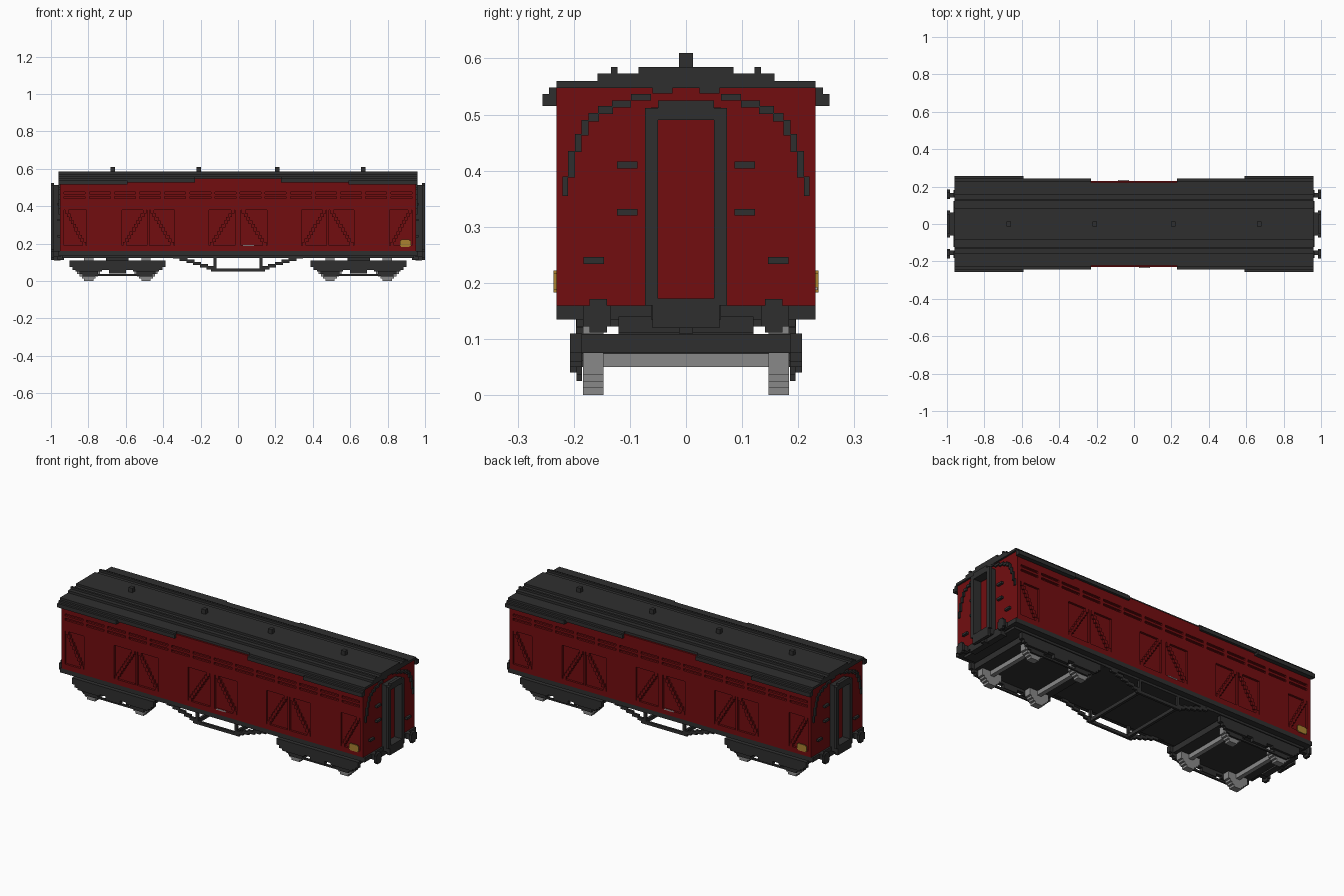
import bpy, bmesh

cube = bpy.data.objects.get("Cube")
if cube:
    bpy.data.objects.remove(cube, do_unlink=True)


def material(name, rgb):
    m = bpy.data.materials.new(name)
    m.use_nodes = True
    m.diffuse_color = (*rgb, 1)
    b = m.node_tree.nodes["Principled BSDF"]
    b.inputs["Base Color"].default_value = (*rgb, 1)
    b.inputs["Roughness"].default_value = 0.8
    return m


RED = material("maroon", (0.17, 0.004, 0.005))
DARK = material("charcoal", (0.028, 0.028, 0.028))
GREY = material("wheel grey", (0.25, 0.25, 0.25))
GOLD = material("gold", (0.40, 0.22, 0.03))
PALE = material("pale grey", (0.5, 0.42, 0.42))

TURN = [(1, 1), (-1, -1)]                       # half turn
FOUR = [(1, 1), (-1, 1), (1, -1), (-1, -1)]     # mirrored both ways
SIDES = [(1, 1), (1, -1)]
ENDS = [(1, 1), (-1, 1)]
ONE = [(1, 1)]


def part(name, mat, boxes, sym=ONE):
    """One mesh of boxes (x0, x1, y0, y1, z0, z1), repeated by sign pairs."""
    bm = bmesh.new()
    for sx, sy in sym:
        for x0, x1, y0, y1, z0, z1 in boxes:
            xs, ys = sorted((sx * x0, sx * x1)), sorted((sy * y0, sy * y1))
            vs = bmesh.ops.create_cube(bm, size=1)["verts"]
            for v in vs:
                v.co.x = xs[v.co.x > 0]
                v.co.y = ys[v.co.y > 0]
                v.co.z = (z0, z1)[v.co.z > 0]
    me = bpy.data.meshes.new(name)
    bm.to_mesh(me)
    bm.free()
    me.materials.append(mat)
    ob = bpy.data.objects.new(name, me)
    bpy.context.collection.objects.link(ob)
    return ob


V = 0.0122      # block size
L = 0.951       # half body length
R = 0.961       # half roof length

# Body core, stepped towards the roof
part("body_core", RED, [(-L, L, -h, h, 0.16, z) for h, z in
                        ((0.219, 0.547), (0.158, 0.559), (0.085, 0.572))])

# Side planking: full-length bands, then posts between the openings
skin = (-0.231, -0.219)
wall = [(-L, L, *skin, a, b) for a, b in
        ((0.16, 0.19), (0.38, 0.44), (0.452, 0.465), (0.477, 0.547))]
panels = [(-0.93, -0.81, -1), (-0.62, -0.486, 1), (-0.474, -0.34, -1), (-0.155, -0.015, 1),
          (0.015, 0.155, -1), (0.34, 0.474, 1), (0.486, 0.62, -1), (0.81, 0.93, 1)]
x = -L
for a, b, slope in panels:
    wall.append((x, a, *skin, 0.19, 0.38))
    x = b
wall.append((x, L, *skin, 0.19, 0.38))
for i in range(15):                              # posts between vent slots
    c = -0.94 + i * 1.88 / 14
    wall.append((c - 0.011, c + 0.011, *skin, 0.44, 0.477))
part("side_planking", RED, wall, TURN)

# Stepped diagonal braces in the panels
braces = []
for a, b, slope in panels:
    n = 10
    for i in range(n):
        t = i / n if slope > 0 else 1 - (i + 1) / n
        px = a + 0.008 + t * (b - a - 0.016)
        braces.append((px - 0.003, px + (b - a) / n + 0.003, *skin,
                       0.19 + i * 0.019, 0.19 + (i + 1) * 0.019))
part("diagonal_braces", RED, braces, TURN)

# Side plates
part("gold_plate", GOLD, [(0.865, 0.925, -0.236, -0.23, 0.188, 0.217),
                          (0.872, 0.918, -0.236, -0.23, 0.183, 0.222)], TURN)
part("pale_plate", PALE, [(0.026, 0.086, -0.234, -0.23, 0.187, 0.193)], TURN)

# Roof layers, narrower over the middle doors
part("roof", DARK, [(-R, R, -0.085, 0.085, 0.572, 0.585),
                    (-R, R, -0.158, 0.158, 0.559, 0.573),
                    (-R, R, -0.221, 0.221, 0.547, 0.56)])
part("roof_edges", DARK, [(0.23, R, 0.2, 0.231, 0.547, 0.56),
                          (0.23, R, 0.231, 0.244, 0.527, 0.548),
                          (0.59, R, 0.231, 0.244, 0.515, 0.53),
                          (0.59, R, 0.244, 0.256, 0.515, 0.537)], FOUR)
part("roof_ribs", DARK, [(-R, R, 0.122, 0.134, 0.57, 0.585)], SIDES)
part("roof_vents", DARK, [(c - V, c + V, -V, V, 0.58, 0.61) for c in (0.21, 0.67)], ENDS)

# Curved trim and climbing steps on the end walls
arc = [(0.21, 0.22, 0.355, 0.39), (0.198, 0.21, 0.388, 0.435), (0.186, 0.198, 0.433, 0.465),
       (0.174, 0.186, 0.463, 0.49), (0.155, 0.174, 0.488, 0.503), (0.13, 0.157, 0.501, 0.515),
       (0.098, 0.132, 0.513, 0.525), (0.062, 0.098, 0.525, 0.537), (0.024, 0.06, 0.538, 0.55)]
part("end_trim", DARK, [(0.94, 0.96, *p) for p in arc], FOUR)
part("end_steps", DARK, [(0.94, 0.965, y, y + 0.037, z, z + 0.012)
                         for y, z in ((0.086, 0.404), (0.086, 0.32), (0.146, 0.234))], FOUR)

# Gangway frames, open to the red end wall
gangway = []
for x0, x1, h, top, low in ((0.94, 0.985, 0.062, 0.513, 0.135), (0.983, 1.0, 0.073, 0.512, 0.16)):
    gangway += [(x0, x1, 0.05, h, low, top), (x0, x1, -h, -0.05, low, top),
                (x0, x1, -h, h, 0.49, top), (x0, x1, -h, h, low, 0.172)]
gangway += [(0.983, 1.0, -0.05, 0.05, 0.5, 0.525), (0.983, 1.0, -0.06, 0.06, 0.12, 0.165)]
part("gangway_frames", DARK, gangway, ENDS)

# Floor, sole bars, buffers and coupling
part("floor", DARK, [(-R, R, -0.231, 0.231, 0.135, 0.16),
                     (-0.94, 0.94, -0.195, 0.195, 0.122, 0.14)])
part("buffers", DARK, [(0.95, 0.99, 0.141, 0.166, 0.128, 0.16),
                       (0.985, 1.0, 0.134, 0.184, 0.122, 0.16),
                       (0.985, 1.0, 0.141, 0.172, 0.112, 0.171)], FOUR)
part("couplings", DARK, [(0.95, 0.985, -V, V, 0.11, 0.15),
                         (0.93, 0.965, -0.12, 0.12, 0.112, 0.14)], ENDS)

# Truss under the middle: stepped arms, bottom rail, posts and cross bars
truss = [(0.125 + i * 0.036, 0.168 + i * 0.036, 0.183, 0.196,
          0.062 + i * 0.0115, 0.08 + i * 0.0115) for i in range(6)]
truss += [(0, 0.145, 0.183, 0.196, 0.05, 0.068), (0.115, 0.13, 0.183, 0.196, 0.06, 0.13)]
part("truss", DARK, truss, FOUR)
part("truss_cross_bars", DARK, [(0.115, 0.13, -0.19, 0.19, 0.055, 0.075)], ENDS)

# Bogies: plate, pivot, side frames, axle boxes; then axles and stepped wheels
B = 0.645
part("bogie_plates", DARK, [(B - 0.235, B + 0.235, -0.2, 0.2, 0.075, 0.109),
                            (B - 0.06, B + 0.06, -0.12, 0.12, 0.105, 0.13)], ENDS)
frame = [(B - 0.257, B + 0.257, 0.185, 0.207, 0.075, 0.11),
         (B - 0.24, B + 0.24, 0.185, 0.207, 0.06, 0.08),
         (B - 0.045, B + 0.045, 0.185, 0.207, 0.04, 0.08),
         (B - 0.15, B + 0.15, 0.185, 0.195, 0.027, 0.037)]
for dx in (-0.153, 0.153):
    frame += [(B + dx - 0.07, B + dx + 0.07, 0.185, 0.207, 0.05, 0.08),
              (B + dx - 0.05, B + dx + 0.05, 0.185, 0.195, 0.037, 0.06),
              (B + dx - 0.034, B + dx + 0.034, 0.185, 0.195, 0.025, 0.04)]
part("bogie_side_frames", DARK, frame, FOUR)

wheels, axles = [], []
for dx in (-0.153, 0.153):
    c = B + dx
    wheels += [(c - h, c + h, 0.147, 0.184, 0.0615 - k, 0.0615 + k) for h, k in
               ((0.025, 0.0615), (0.037, 0.049), (0.049, 0.037), (0.0615, 0.025))]
    axles.append((c - V, c + V, -0.15, 0.15, 0.05, 0.0745))
part("wheels", GREY, wheels, FOUR)
part("axles", GREY, axles, ENDS)
